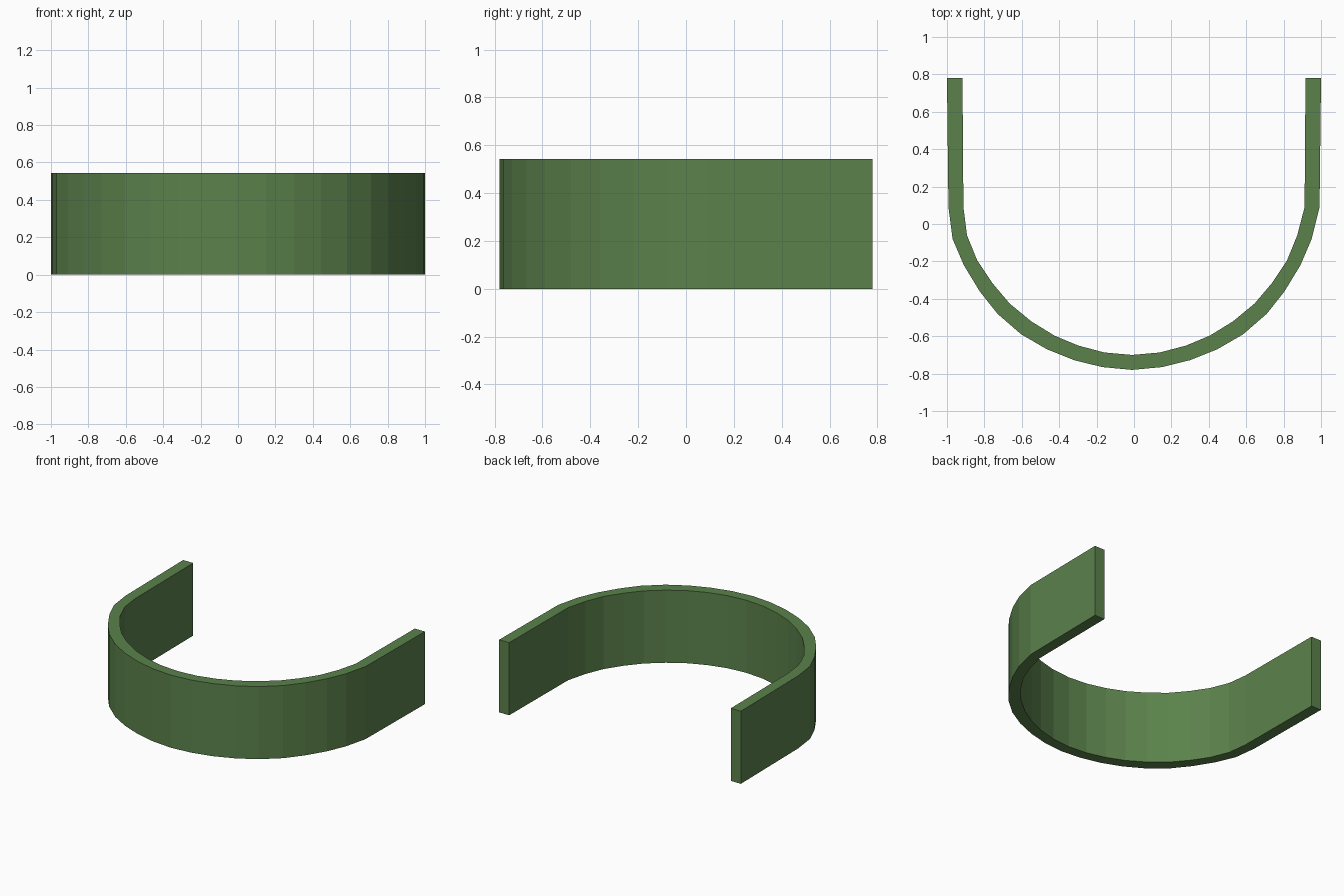
import bpy
import bmesh

if "Cube" in bpy.data.objects:
    bpy.data.objects.remove(bpy.data.objects["Cube"])

HEIGHT = 0.543
SHIFT = -0.01  # the curved part sits slightly off the centre line

# Half profiles as (half width, y), from the bend start down to the middle
OUTER = [(0.96, -0.08), (0.90, -0.22), (0.815, -0.36), (0.72, -0.48), (0.593, -0.59),
         (0.455, -0.67), (0.31, -0.728), (0.16, -0.765), (0.0, -0.78)]
INNER = [(0.883, -0.06), (0.828, -0.195), (0.748, -0.315), (0.655, -0.425), (0.54, -0.52),
         (0.415, -0.597), (0.288, -0.65), (0.148, -0.687), (0.0, -0.70)]


def full_path(half, end_x, bend_x):
    """Straight arm, curve, mirrored curve, straight arm."""
    right = [(end_x, 0.78), (bend_x, 0.09)] + [(x + SHIFT, y) for x, y in half]
    left = [(-x + SHIFT, y) for x, y in half[-2::-1]] + [(-bend_x, 0.09), (-end_x, 0.78)]
    return right + left


green = bpy.data.materials.new("leaf green")
green.diffuse_color = (0.105, 0.222, 0.071, 1)
green.use_nodes = True
green.node_tree.nodes["Principled BSDF"].inputs["Base Color"].default_value = green.diffuse_color

# U-shaped band: a strip of quads between both paths, raised to full height
bm = bmesh.new()
outer = [bm.verts.new((x, y, 0)) for x, y in full_path(OUTER, 1.0, 0.992)]
inner = [bm.verts.new((x, y, 0)) for x, y in full_path(INNER, 0.917, 0.912)]
strip = [bm.faces.new((outer[i], outer[i + 1], inner[i + 1], inner[i]))
         for i in range(len(outer) - 1)]
raised = bmesh.ops.extrude_face_region(bm, geom=strip, use_keep_orig=True)
for v in raised["geom"]:
    if isinstance(v, bmesh.types.BMVert):
        v.co.z = HEIGHT
bmesh.ops.recalc_face_normals(bm, faces=bm.faces)

mesh = bpy.data.meshes.new("curved_band")
bm.to_mesh(mesh)
bm.free()
mesh.materials.append(green)
band = bpy.data.objects.new("curved_band", mesh)
bpy.context.collection.objects.link(band)
